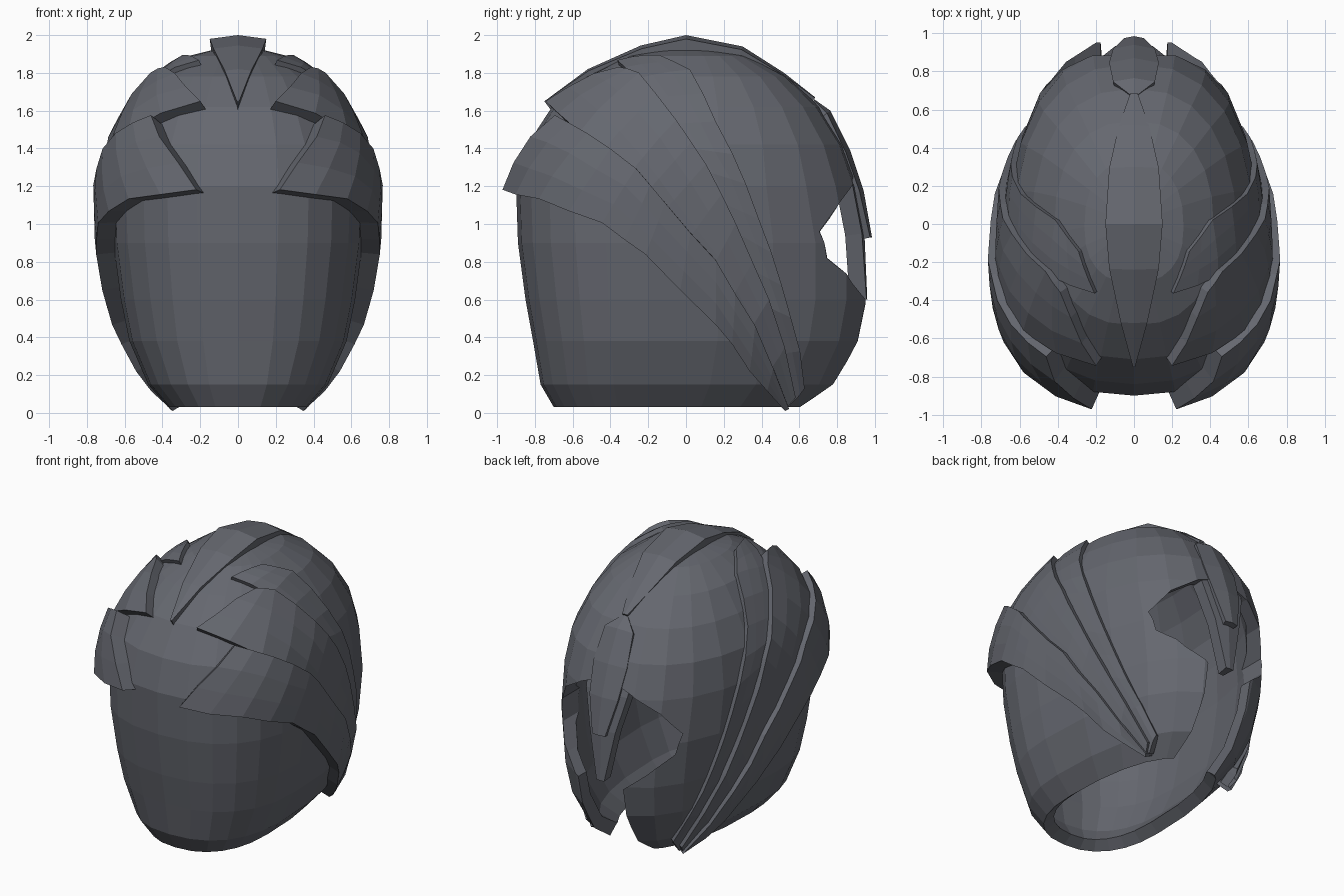
import bpy, bmesh, math
from mathutils import Vector
from mathutils.bvhtree import BVHTree

if "Cube" in bpy.data.objects:
    bpy.data.objects.remove(bpy.data.objects["Cube"])

grey = bpy.data.materials.new("slate_grey")
grey.diffuse_color = (0.13, 0.137, 0.16, 1)
grey.use_nodes = True
grey.node_tree.nodes["Principled BSDF"].inputs["Base Color"].default_value = grey.diffuse_color


def make(name, verts, faces):
    me = bpy.data.meshes.new(name)
    me.from_pydata([tuple(v) for v in verts], [], faces)
    me.materials.append(grey)
    ob = bpy.data.objects.new(name, me)
    bpy.context.collection.objects.link(ob)
    return ob


def solidify(ob, t):
    m = ob.modifiers.new("thickness", 'SOLIDIFY')
    m.thickness = t
    m.offset = -1


def face_out(faces, verts):
    # wind every face away from the head centre
    c = Vector((0, 0, 0.95))
    out = []
    for f in faces:
        p = [Vector(verts[i]) for i in f]
        n = (p[1] - p[0]).cross(p[2] - p[0]) + (p[2] - p[0]).cross(p[-1] - p[0])
        mid = sum(p, Vector()) / len(p)
        out.append(f if n.dot(mid - c) > 0 else f[::-1])
    return out


# --- head shell: rings of (z, half width, front y, back y) ---
RINGS = [(0.03, 0.37, -0.70, 0.67), (0.15, 0.475, -0.77, 0.82), (0.38, 0.575, -0.81, 0.94),
         (0.6, 0.62, -0.85, 0.985), (0.9, 0.66, -0.89, 0.985), (1.2, 0.67, -0.90, 0.92),
         (1.42, 0.635, -0.84, 0.84), (1.62, 0.54, -0.71, 0.71), (1.78, 0.42, -0.53, 0.54),
         (1.89, 0.26, -0.31, 0.33)]
N = 24
sv, sf = [], []
for z, w, yf, yb in RINGS:
    c = -0.2 if z < 1.2 else -0.2 * (1.95 - z) / 0.75
    for i in range(N):
        a = 2 * math.pi * i / N
        s, k = math.sin(a), math.cos(a)
        e = 0.84                              # slightly squared outline
        x = w * math.copysign(abs(s) ** e, s)
        y = c + (yb - c) * k ** e if k > 0 else c - (c - yf) * abs(k) ** e
        sv.append((x, y, z))
for r in range(len(RINGS) - 1):
    for i in range(N):
        j = (i + 1) % N
        sf.append((r * N + i, r * N + j, (r + 1) * N + j, (r + 1) * N + i))
sv.append((0, 0, 1.955))
base = (len(RINGS) - 1) * N
sf += [(base + i, base + (i + 1) % N, len(sv) - 1) for i in range(N)]
sf = face_out(sf, sv)
shell = make("head_shell", sv, sf)
solidify(shell, 0.085)
tree = BVHTree.FromPolygons([Vector(v) for v in sv], sf)

# --- rear opening with the slit below it ---
half = [(0.17, -0.2), (0.17, 0.3), (0.175, 0.58), (0.31, 0.69), (0.44, 0.82), (0.47, 0.96),
        (0.37, 1.11), (0.2, 1.22), (0.1, 1.26)]
prof = half + [(-x, z) for x, z in reversed(half)]
n = len(prof)
cv = [(x, y, z) for y in (0.35, 1.3) for x, z in prof]
cf = [tuple(range(n)), tuple(range(2 * n - 1, n - 1, -1))]
cf += [(i, i + n, (i + 1) % n + n, (i + 1) % n) for i in range(n)]
cutter = make("rear_opening_cutter", cv, cf)
bm = bmesh.new()
bm.from_mesh(cutter.data)
bmesh.ops.recalc_face_normals(bm, faces=bm.faces)
bm.to_mesh(cutter.data)
bm.free()
cutter.hide_render = True
cutter.display_type = 'WIRE'
b = shell.modifiers.new("opening", 'BOOLEAN')
b.operation = 'DIFFERENCE'
b.object = cutter
b.solver = 'EXACT'


# --- swept side plates: lofted between two edges, wrapped on the shell ---
def resample(pts):
    p = [Vector(q) for q in pts]
    out = [p[0]]
    for a, c in zip(p, p[1:]):
        out += [(a + c) / 2, c]
    return out


def plate(name, lower, upper, off, rows=4):
    lo, up = resample(lower), resample(upper)
    v, f = [], []
    for a, c in zip(lo, up):
        for r in range(rows):
            p = a.lerp(c, r / (rows - 1))
            q = tree.find_nearest(p)[0]
            d = Vector((q.x / 0.44, q.y / 0.9, max(q.z - 0.95, 0))).normalized()
            q = q + d * off * min(1, 0.45 + p.z)
            if p.z < 0.3:
                q.z = p.z                     # keep the lower tips at the rim
                q.x = min(q.x, 0.38 + p.z)
            v.append(q)
    for i in range(len(lo) - 1):
        for r in range(rows - 1):
            k = i * rows + r
            f.append((k, k + 1, k + rows + 1, k + rows))
    ob = make(name, v, face_out(f, v))
    solidify(ob, off + 0.025)
    ob.modifiers.new("mirror", 'MIRROR').merge_threshold = 0.0001


plate("brow_plate",
      [(.19, -.95, 1.16), (.52, -.75, 1.12), (.72, -.42, 1.0), (.72, -.2, .83),
       (.66, .15, .45), (.55, .33, .22), (.38, .52, .01)],
      [(.46, -.72, 1.60), (.60, -.5, 1.47), (.69, -.25, 1.28), (.72, -.1, 1.1),
       (.68, .15, .8), (.6, .35, .45), (.40, .55, .02)], 0.1)
plate("temple_plate",
      [(.19, -.74, 1.64), (.55, -.55, 1.48), (.66, -.3, 1.24), (.68, -.14, 1.03),
       (.66, .12, .74), (.6, .32, .4), (.38, .54, .015)],
      [(.38, -.36, 1.86), (.46, -.25, 1.80), (.57, -.05, 1.52), (.62, .1, 1.3),
       (.62, .25, 1.0), (.57, .42, .6), (.40, .59, .08)], 0.065)
plate("crown_plate",
      [(.2, -.36, 1.86), (.43, -.27, 1.76), (.55, -.09, 1.5), (.61, .06, 1.28),
       (.62, .21, .98), (.57, .38, .58), (.38, .57, .03)],
      [(.28, -.14, 1.88), (.38, .02, 1.78), (.5, .15, 1.5), (.57, .3, 1.2),
       (.57, .44, .85), (.52, .55, .5), (.38, .65, .13)], 0.03)


# --- centre crest, rear tab, and the tongue hanging in the opening ---
def ribbon(name, path, drop, t):
    v, f = [], []
    for i, (y, z, w) in enumerate(path):
        a, c = path[max(i - 1, 0)], path[min(i + 1, len(path) - 1)]
        nrm = Vector((0, -(c[1] - a[1]), c[0] - a[0])).normalized()
        for s in (-1, 0, 1):
            v.append(Vector((s * w, y, z)) - nrm * drop * abs(s) * w / 0.15)
    for i in range(len(path) - 1):
        for s in (0, 1):
            k = i * 3 + s
            f.append((k, k + 1, k + 4, k + 3))
    solidify(make(name, v, face_out(f, v)), t)


ribbon("centre_crest", [(-.75, 1.65, .006), (-.52, 1.82, .07), (-.24, 1.945, .13), (0, 2.0, .15),
                        (.3, 1.94, .13), (.52, 1.80, .08), (.685, 1.67, .02)], 0.02, 0.09)
ribbon("rear_tab", [(.68, 1.66, .02), (.765, 1.60, .11), (.87, 1.39, .13),
                    (.94, 1.18, .11), (.985, .93, .05)], 0.03, 0.07)
ribbon("rear_tongue", [(.87, 1.3, .17), (.905, 1.2, .16), (.945, .95, .10), (.96, .6, .03)],
       0.02, 0.09)
